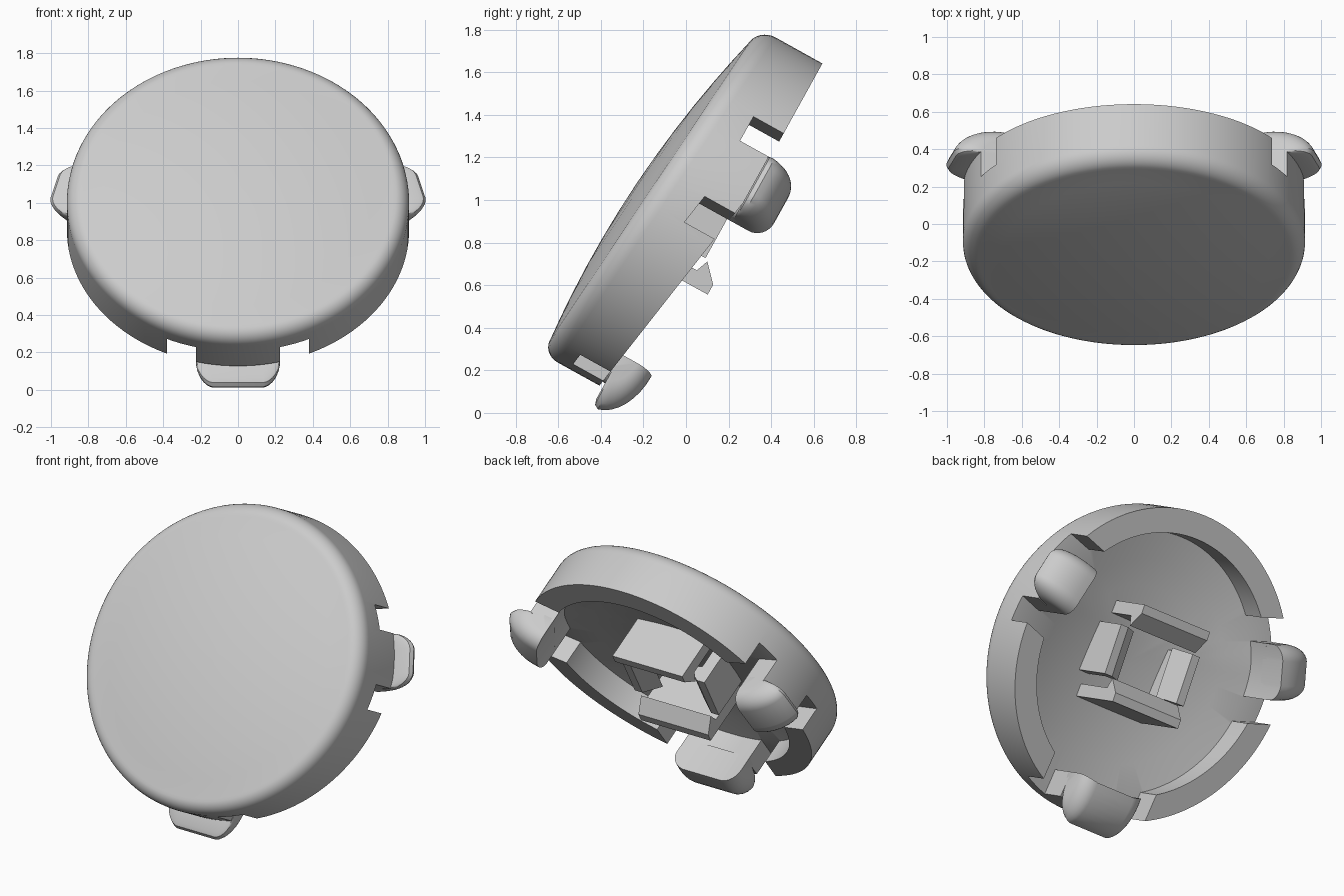
import bpy, bmesh, math
from mathutils import Vector

if "Cube" in bpy.data.objects:
    bpy.data.objects.remove(bpy.data.objects["Cube"])

grey = bpy.data.materials.new("light_grey")
grey.use_nodes = True
grey.diffuse_color = (0.6, 0.6, 0.6, 1)
grey.node_tree.nodes["Principled BSDF"].inputs["Base Color"].default_value = (0.6, 0.6, 0.6, 1)

R, RI, SEG = 0.915, 0.77, 128
EDGE = 0.83  # radius where the dome meets the rounded edge


def place(x, v, w):
    """Cap frame (across, up the face, out of the open back) to world."""
    v += 0.83
    return Vector((x, 0.485 * v + 0.875 * w, 0.875 * v - 0.485 * w))


def rim(v):
    return min(-0.235, -0.27 + 0.161 * v)


def floor(v):
    return rim(v) - 0.16


def front(v):
    return -0.655 + 0.084 * v


def finish(bm, name, smooth):
    bmesh.ops.recalc_face_normals(bm, faces=bm.faces)
    mesh = bpy.data.meshes.new(name)
    bm.to_mesh(mesh)
    bm.free()
    mesh.materials.append(grey)
    ob = bpy.data.objects.new(name, mesh)
    bpy.context.collection.objects.link(ob)
    if smooth:
        shade(ob)
    return ob


def shade(ob):
    bpy.ops.object.select_all(action="DESELECT")
    ob.select_set(True)
    bpy.context.view_layer.objects.active = ob
    bpy.ops.object.shade_smooth_by_angle(angle=math.radians(35))


def loft(name, sections, smooth=False):
    """Skin equal-length closed sections and cap both ends."""
    bm = bmesh.new()
    loops = [[bm.verts.new(place(*p)) for p in s] for s in sections]
    for a, b in zip(loops, loops[1:]):
        for i in range(len(a)):
            j = (i + 1) % len(a)
            bm.faces.new((a[i], a[j], b[j], b[i]))
    bm.faces.new(loops[0])
    bm.faces.new(loops[-1])
    return finish(bm, name, smooth)


def polar(angle, r, t):
    """Point at radius r along angle, shifted sideways by t."""
    c, s = math.cos(angle), math.sin(angle)
    return r * c - t * s, r * s + t * c


# Cap body: rings from the front dome, round the edge, over the rim, into the dish
rings = []
for r in (0.02, 0.15, 0.3, 0.45, 0.6, 0.72):
    rings.append((r, lambda v, r=r: front(v) - 0.07 * (1 - (r / EDGE) ** 2)))
for k in range(9):
    t = k / 8 * math.pi / 2
    rings.append((EDGE + (R - EDGE) * math.sin(t),
                  lambda v, t=t: front(v) + 0.09 * (1 - math.cos(t))))
rings += [(R, rim), (RI, rim)]
for r in (RI, 0.6, 0.45, 0.3, 0.15, 0.02):
    rings.append((r, lambda v, r=r: floor(v) - 0.1 * (1 - (r / RI) ** 2)))

sections = []
for r, height in rings:
    ring = []
    for i in range(SEG):
        x, v = polar(2 * math.pi * i / SEG, r, 0)
        ring.append((x, v, height(v)))
    sections.append(ring)
cap = loft("cap_body", sections)


def cut_slot(angle, t0, t1):
    """Cut the wall down to the dish edge, leaving the clip tab beside it."""
    ends = []
    for t in (t0, t1):
        (xa, va), (xb, vb) = polar(angle, 0.62, t), polar(angle, 1.15, t)
        ends.append([(xa, va, floor(va) - 0.002), (xb, vb, floor(vb) - 0.002),
                     (xb, vb, 0.1), (xa, va, 0.1)])
    cutter = loft("slot_cutter", ends)
    cutter.hide_render = True
    mod = cap.modifiers.new("slot", "BOOLEAN")
    mod.object, mod.solver = cutter, "EXACT"
    bpy.context.view_layer.objects.active = cap
    bpy.ops.object.modifier_apply(modifier=mod.name)
    bpy.data.objects.remove(cutter)


# Lip cross-section: (radius, height above the step), rounded over the back
lip_profile = [(RI, -0.03), (0.9, -0.03), (0.905, 0), (0.99, 0), (1.015, 0.008)]
for k in range(1, 10):
    a = math.radians(10 * k)
    lip_profile.append((RI + 0.262 * math.cos(a), 0.175 * math.sin(a)))

# Three clips: name, direction, notch half width, tab half width, step height
for name, degrees, notch, tab, step in [("bottom", -90, 0.38, 0.225, -0.40),
                                        ("left", 16.5, 0.308, 0.161, -0.245),
                                        ("right", 163.5, 0.308, 0.161, -0.245)]:
    angle = math.radians(degrees)
    cut_slot(angle, -notch, -tab)
    cut_slot(angle, tab, notch)

    # Hooked lip, shrinking to rounded ends
    soft = 0.09
    ends = [(tab - soft * (1 - math.sin(a)), 0.5 + 0.5 * math.cos(a))
            for a in (math.pi / 2 * i / 8 for i in range(9))]
    lip = []
    for t, k in [(-t, k) for t, k in reversed(ends)] + ends:
        inner = math.sqrt(RI * RI - t * t)
        lip.append([(*polar(angle, inner + (r - RI) * k, t), step + h * k)
                    for r, h in lip_profile])
    loft(name + "_clip_lip", lip, True)

shade(cap)

# Four inward hooks around the middle: name, direction, half width, tip, reach
for name, degrees, hw, tip, reach in [("upper", 90, 0.245, -0.18, 0.135),
                                      ("lower", -90, 0.245, -0.18, 0.135),
                                      ("left", 0, 0.15, -0.272, 0.15),
                                      ("right", 180, 0.15, -0.272, 0.15)]:
    d = 0.295
    hook = [(d, -0.6), (d, tip), (d - 0.053, tip), (d - reach, tip - 0.077),
            (d - 0.075, tip - 0.1), (d - 0.075, -0.6)]
    loft(name + "_hook", [[(*polar(math.radians(degrees), r, t), w) for r, w in hook]
                          for t in (-hw, hw)])
